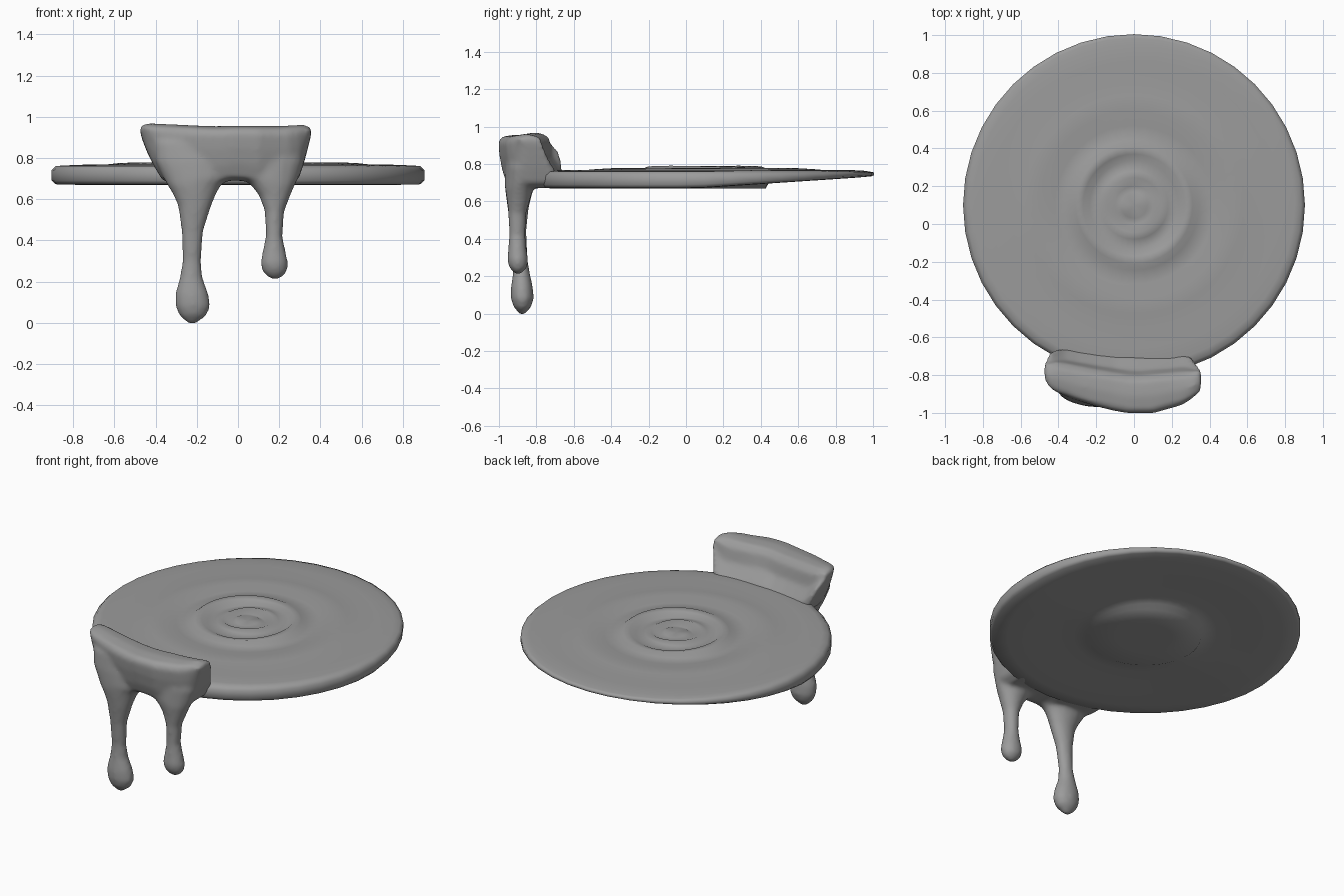
import bpy, bmesh
from math import sin, cos, pi, tau


def lerp_table(table, t):
    """Linear lookup in a list of (key, value) pairs."""
    if t <= table[0][0]:
        return table[0][1]
    for (a, u), (b, v) in zip(table, table[1:]):
        if t <= b:
            return u + (v - u) * (t - a) / (b - a)
    return table[-1][1]


def loft(bm, rings):
    """Skin a list of equal-length closed rings and cap both ends."""
    vs = [[bm.verts.new(p) for p in r] for r in rings]
    n = len(vs[0])
    for a, b in zip(vs, vs[1:]):
        for i in range(n):
            j = (i + 1) % n
            bm.faces.new((a[i], a[j], b[j], b[i]))
    bm.faces.new(vs[0][::-1])
    bm.faces.new(vs[-1])


# Dark grey goo
goo = bpy.data.materials.new("dark_goo")
goo.diffuse_color = (0.33, 0.33, 0.33, 1)


def finish(bm, name):
    bmesh.ops.recalc_face_normals(bm, faces=bm.faces)
    mesh = bpy.data.meshes.new(name)
    bm.to_mesh(mesh)
    bm.free()
    mesh.shade_smooth()
    mesh.materials.append(goo)
    ob = bpy.data.objects.new(name, mesh)
    bpy.context.scene.collection.objects.link(ob)
    return ob


# Rippled puddle disc: thinner towards the back, raised pad underneath
CY, R, SEG = 0.1, 0.905, 40
top = [(0.01, .772), (.07, .774), (.10, .762), (.145, .784), (.18, .77), (.235, .762),
       (.27, .784), (.31, .786), (.345, .764), (.42, .764), (.50, .778), (.58, .774),
       (.66, .766), (.76, .768), (.85, .764), (.885, .760)]
under = [(.89, 0), (.80, -.002), (.66, 0), (.52, .005), (.42, .006), (.345, .004)]
pad = [.325, .16, .01]


def under_z(y):
    return 0.672 + 0.063 * min(max((y - 0.05) / 0.95, 0), 1)


def disc_ring(r, zf):
    pts = [(r * cos(tau * i / SEG), CY + r * sin(tau * i / SEG), tau * i / SEG) for i in range(SEG)]
    return [(x, y, zf(y, a)) for x, y, a in pts]


rings = []
for k, (r, z) in enumerate(top):
    wob = 0.005 if 0.05 < r < 0.4 else 0.001
    rings.append(disc_ring(r, lambda y, a: z + wob * sin(2 * a + k * 1.3)))
for f in (0.75, 0.2):
    rings.append(disc_ring(R, lambda y, a: under_z(y) + f * (.762 - under_z(y))))
for r, dz in under:
    rings.append(disc_ring(r, lambda y, a: under_z(y) + dz))
for r in pad:
    rings.append(disc_ring(r, lambda y, a: .668))
bm = bmesh.new()
loft(bm, rings)
finish(bm, "puddle_disc")

# Overflowing lip, lofted along x following the curved rim
bm = bmesh.new()
front = [(-.475, -.83), (-.43, -.885), (-.25, -.955), (-.05, -1.003), (.10, -1.003), (.27, -.955), (.355, -.885)]
back = [(-.475, -.76), (-.40, -.745), (-.2, -.785), (0, -.82), (.2, -.80), (.355, -.79)]
foot = [(-.475, -.74), (-.44, -.675), (-.38, -.66), (-.2, -.685), (0, -.705), (.2, -.70), (.28, -.685), (.355, -.77)]
bottom = [(-.475, .92), (-.455, .86), (-.42, .78), (-.365, .69), (-.3, .675), (-.1, .675), (-.03, .692),
          (.03, .688), (.1, .675), (.25, .67), (.295, .70), (.325, .79), (.345, .87), (.357, .92)]
crest = [(-.475, .958), (-.44, .97), (-.2, .958), (-.1, .955), (0, .958), (.2, .956), (.32, .962), (.355, .95)]
rings = []
for x in (-.475, -.46, -.44, -.41, -.365, -.3, -.2, -.1, -.03, .03, .1, .2, .25, .295, .32, .34, .356):
    f, b, t, lo, hi = [lerp_table(tab, x) for tab in (front, back, foot, bottom, crest)]
    h = hi - lo
    rings.append([(x, f, hi - .15 * h), (x, f + .018, hi - .012), (x, (f + b) / 2, hi),
                  (x, b - .02, hi - .006), (x, b + .015, hi - .14 * h),
                  (x, b * .65 + t * .35, lo + .57 * h), (x, t, lo + .28 * h), (x, t, lo),
                  (x, f + .09, lo), (x, f + .045, lo + .06 * h), (x, f + .022, lo + .3 * h),
                  (x, f + .006, lo + .6 * h)])
loft(bm, rings)

# Hanging drips: rows of (z, x_left, x_right, y_front, y_back)
left_drip = [(.88, -.41, .0, -.95, -.80), (.78, -.40, -.0, -.965, -.80), (.70, -.362, -.035, -.97, -.80),
             (.67, -.345, -.08, -.968, -.815), (.63, -.32, -.103, -.963, -.825),
             (.57, -.292, -.128, -.955, -.84), (.45, -.275, -.167, -.937, -.853),
             (.30, -.27, -.18, -.922, -.848), (.22, -.283, -.172, -.925, -.835),
             (.14, -.305, -.143, -.937, -.818), (.08, -.304, -.133, -.937, -.813),
             (.035, -.285, -.153, -.922, -.828), (.005, -.255, -.19, -.895, -.855), (-.007, -.235, -.21, -.885, -.868)]
right_drip = [(.88, .0, .31, -.96, -.80), (.78, .0, .315, -.968, -.80), (.70, .02, .292, -.97, -.80),
              (.67, .06, .278, -.968, -.815), (.62, .1, .256, -.96, -.83),
              (.54, .13, .225, -.95, -.853), (.42, .134, .216, -.947, -.858),
              (.35, .12, .231, -.95, -.853), (.29, .108, .244, -.957, -.843),
              (.25, .118, .239, -.947, -.848), (.222, .143, .217, -.925, -.87), (.21, .17, .19, -.905, -.89)]
for rows in (left_drip, right_drip):
    loft(bm, [[((a + b) / 2 + (b - a) / 2 * cos(tau * i / 16),
                (c + d) / 2 + (d - c) / 2 * sin(tau * i / 16), z) for i in range(16)]
              for z, a, b, c, d in rows])
drip = finish(bm, "dripping_lip")

# Melt the lip and drips into one smooth skin
m = drip.modifiers.new("melt", 'REMESH')
m.mode = 'VOXEL'
m.voxel_size = 0.012
m.use_smooth_shade = True
s = drip.modifiers.new("soften", 'SMOOTH')
s.factor = 0.5
s.iterations = 10
